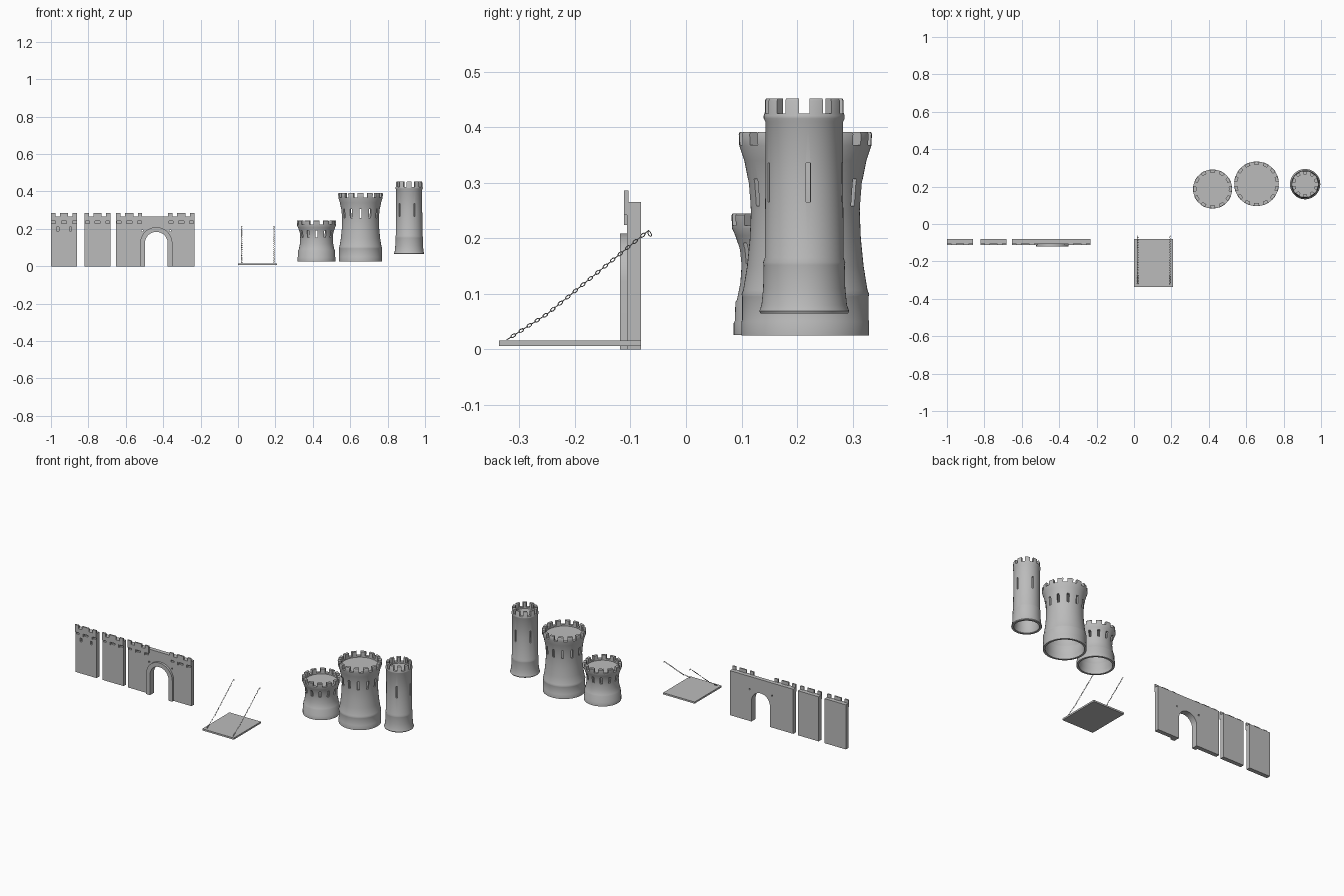
import bpy, bmesh, math
from mathutils import Matrix, Vector

cube = bpy.data.objects.get("Cube")
if cube:
    bpy.data.objects.remove(cube, do_unlink=True)

# One stone grey for everything
stone = bpy.data.materials.new("stone_grey")
stone.use_nodes = True
GREY = (0.5, 0.5, 0.5, 1)
stone.diffuse_color = GREY
stone.node_tree.nodes["Principled BSDF"].inputs["Base Color"].default_value = GREY


def finish(bm, name, smooth=False):
    bmesh.ops.recalc_face_normals(bm, faces=bm.faces[:])
    mesh = bpy.data.meshes.new(name)
    bm.to_mesh(mesh)
    bm.free()
    mesh.materials.append(stone)
    obj = bpy.data.objects.new(name, mesh)
    bpy.context.collection.objects.link(obj)
    return obj


def activate(obj):
    bpy.ops.object.select_all(action='DESELECT')
    obj.select_set(True)
    bpy.context.view_layer.objects.active = obj


def smooth(obj, degrees=35):
    activate(obj)
    bpy.ops.object.shade_smooth_by_angle(angle=math.radians(degrees))


def add_box(bm, x0, x1, y0, y1, z0, z1, place=Matrix()):
    size = Matrix.Diagonal((x1 - x0, y1 - y0, z1 - z0, 1))
    mid = Matrix.Translation(((x0 + x1) / 2, (y0 + y1) / 2, (z0 + z1) / 2))
    bmesh.ops.create_cube(bm, size=1, matrix=place @ mid @ size)


def add_prism(bm, outline, y0, y1):
    face = bm.faces.new([bm.verts.new((x, y0, z)) for x, z in outline])
    side = bmesh.ops.extrude_face_region(bm, geom=[face], use_keep_orig=True)
    verts = [g for g in side["geom"] if isinstance(g, bmesh.types.BMVert)]
    bmesh.ops.translate(bm, verts=verts, vec=(0, y1 - y0, 0))


def cut(obj, bm):
    cutter = finish(bm, "cutter")
    cutter.hide_render = True
    mod = obj.modifiers.new("cut", 'BOOLEAN')
    mod.operation, mod.solver, mod.object = 'DIFFERENCE', 'EXACT', cutter
    activate(obj)
    bpy.ops.object.modifier_apply(modifier="cut")
    bpy.data.objects.remove(cutter, do_unlink=True)


# ---------- Towers: lathed hollow shell, cut crenels and window slits ----------
SEG = 64


def tower(name, x, y, profile, merlons, crenel, slits, first_slit, slit_z, slit_w):
    wall = 0.012
    top_r, top = profile[-1]
    floor = top - crenel - 0.008
    inner = [(r - wall, z) for r, z in profile if z < floor - 0.012]
    under = inner[-1][0]
    section = ([(0, floor), (top_r - 0.016, floor), (top_r - 0.016, top)]
               + profile[::-1] + inner + [(under, floor - 0.008), (0, floor - 0.008)])
    bm = bmesh.new()
    verts = [bm.verts.new((r, 0, z)) for r, z in section]
    edges = [bm.edges.new(pair) for pair in zip(verts, verts[1:])]
    bmesh.ops.spin(bm, geom=verts + edges, axis=(0, 0, 1), cent=(0, 0, 0),
                   steps=SEG, angle=math.tau)
    bmesh.ops.remove_doubles(bm, verts=bm.verts[:], dist=0.0002)
    obj = finish(bm, name)

    # Gaps between the merlons
    bm = bmesh.new()
    gap = math.pi * top_r / merlons * 0.42
    for i in range(merlons):
        turn = Matrix.Rotation(math.tau * (i + 0.5) / merlons, 4, 'Z')
        add_box(bm, -gap, gap, -top_r - 0.05, -top_r + 0.03, top - crenel, top + 0.05, turn)
    # Narrow windows through the wall
    for i in range(slits):
        turn = Matrix.Rotation(math.radians(first_slit) + math.tau * i / slits, 4, 'Z')
        add_box(bm, -slit_w, slit_w, -top_r - 0.03, -top_r + 0.045, *slit_z, turn)
    cut(obj, bm)
    obj.location = (x, y, 0)
    smooth(obj)


tower("small_tower", 0.42, 0.187,
      [(0.101, 0.026), (0.101, 0.048), (0.099, 0.052), (0.098, 0.085), (0.095, 0.09),
       (0.089, 0.12), (0.087, 0.15), (0.090, 0.18), (0.098, 0.205), (0.104, 0.218),
       (0.105, 0.242), (0.103, 0.245)],
      12, 0.022, 12, 0, (0.155, 0.192), 0.006)
tower("large_tower", 0.655, 0.215,
      [(0.115, 0.025), (0.115, 0.05), (0.114, 0.053), (0.114, 0.095), (0.115, 0.1),
       (0.112, 0.107), (0.105, 0.15), (0.100, 0.2), (0.098, 0.25), (0.102, 0.3),
       (0.110, 0.34), (0.119, 0.367), (0.120, 0.388), (0.118, 0.392)],
      14, 0.024, 12, 0, (0.258, 0.307), 0.006)
tower("tall_tower", 0.915, 0.213,
      [(0.079, 0.065), (0.081, 0.069), (0.077, 0.08), (0.074, 0.11), (0.073, 0.152),
       (0.074, 0.157), (0.071, 0.165), (0.070, 0.3), (0.070, 0.41), (0.073, 0.416),
       (0.073, 0.421), (0.071, 0.427), (0.071, 0.448), (0.069, 0.452)],
      10, 0.027, 5, 24, (0.266, 0.336), 0.004)

# ---------- Walls ----------
BACK, FRONT, TOP = -0.081, -0.106, 0.266


def parapet(name, x0, x1):
    # Projecting band with corbels below and three merlons above
    bm = bmesh.new()
    width = x1 - x0
    add_box(bm, x0, x1, -0.112, FRONT, 0.242, TOP)
    for a, b in ((0, 0.17), (0.34, 0.66), (0.83, 1)):
        add_box(bm, x0 + a * width, x0 + b * width, -0.112, FRONT + 0.002, TOP, 0.286)
    for a, b in ((0.2, 0.38), (0.62, 0.8)):
        add_box(bm, x0 + a * width, x0 + b * width, -0.112, FRONT, 0.224, 0.242)
    finish(bm, name)


def drains(bm, x0, x1):
    # Dark slots cut just below the parapet
    width = x1 - x0
    for a, b in ((0.03, 0.18), (0.4, 0.6), (0.82, 0.97)):
        add_box(bm, x0 + a * width, x0 + b * width, -0.15, FRONT + 0.012, 0.229, 0.241)


def wall(name, x0, x1, windows):
    bm = bmesh.new()
    add_box(bm, x0, x1, FRONT, BACK, 0, TOP)
    obj = finish(bm, name)
    bm = bmesh.new()
    drains(bm, x0, x1)
    for x in windows:
        add_box(bm, x - 0.006, x + 0.006, -0.15, FRONT + 0.012, 0.189, 0.21)
    cut(obj, bm)
    parapet(name + "_parapet", x0, x1)


wall("window_wall", -1.0, -0.86, (-0.964, -0.896))
wall("plain_wall", -0.82, -0.682, ())

# ---------- Gatehouse ----------
GATE_X, SPRING = -0.437, 0.123


def arch(radius, bottom):
    arc = [(GATE_X + radius * math.cos(math.pi * i / 24),
            SPRING + radius * math.sin(math.pi * i / 24)) for i in range(25)]
    return [(GATE_X + radius, bottom)] + arc + [(GATE_X - radius, bottom)]


left, right = -0.652, -0.233
bm = bmesh.new()
add_box(bm, left, right, FRONT, BACK, 0, TOP)
gate = finish(bm, "gate_wall")
bm = bmesh.new()
add_prism(bm, arch(0.061, -0.05), -0.2, 0)
for x0 in (left, right - 0.14):
    drains(bm, x0, x0 + 0.14)
# Chain holes
for side in (-1, 1):
    x = GATE_X + side * 0.075
    add_box(bm, x - 0.004, x + 0.004, -0.2, 0, 0.186, 0.194)
cut(gate, bm)
for tag, x0 in (("right", left), ("left", right - 0.14)):
    parapet("gate_parapet_" + tag, x0, x0 + 0.14)

bm = bmesh.new()
add_prism(bm, arch(0.086, 0) + arch(0.061, 0)[::-1], -0.119, FRONT)
smooth(finish(bm, "gate_arch"))

# ---------- Drawbridge and its chains ----------
bm = bmesh.new()
add_box(bm, 0.0, 0.208, -0.337, -0.081, 0.006, 0.016)
finish(bm, "drawbridge")


def add_link(bm, centre, direction, roll):
    # Small stretched ring, lying along the chain
    frame = direction.to_track_quat('X', 'Z').to_matrix().to_4x4()
    place = Matrix.Translation(centre) @ frame @ Matrix.Rotation(roll, 4, 'X')
    rings = []
    for i in range(10):
        a = math.tau * i / 10
        out = Vector((math.cos(a), math.sin(a), 0))
        mid = Vector((0.0052 * out.x, 0.0026 * out.y, 0))
        rings.append([bm.verts.new(place @ (mid + 0.0009 * (
            out * math.cos(b) + Vector((0, 0, math.sin(b))))))
            for b in (0, math.pi / 2, math.pi, -math.pi / 2)])
    for i, ring in enumerate(rings):
        nxt = rings[(i + 1) % 10]
        for j in range(4):
            k = (j + 1) % 4
            bm.faces.new((ring[j], nxt[j], nxt[k], ring[k]))


path = [(-0.322, 0.018), (-0.25, 0.064), (-0.068, 0.214), (-0.063, 0.203)]
for tag, x in (("right", 0.02), ("left", 0.193)):
    bm = bmesh.new()
    count = 0
    for p, q in zip(path, path[1:]):
        a, b = Vector((x, *p)), Vector((x, *q))
        steps = max(1, round((b - a).length / 0.0088))
        for i in range(steps):
            add_link(bm, a.lerp(b, (i + 0.5) / steps), b - a, count % 2 * math.pi / 2)
            count += 1
    smooth(finish(bm, "chain_" + tag), 60)
